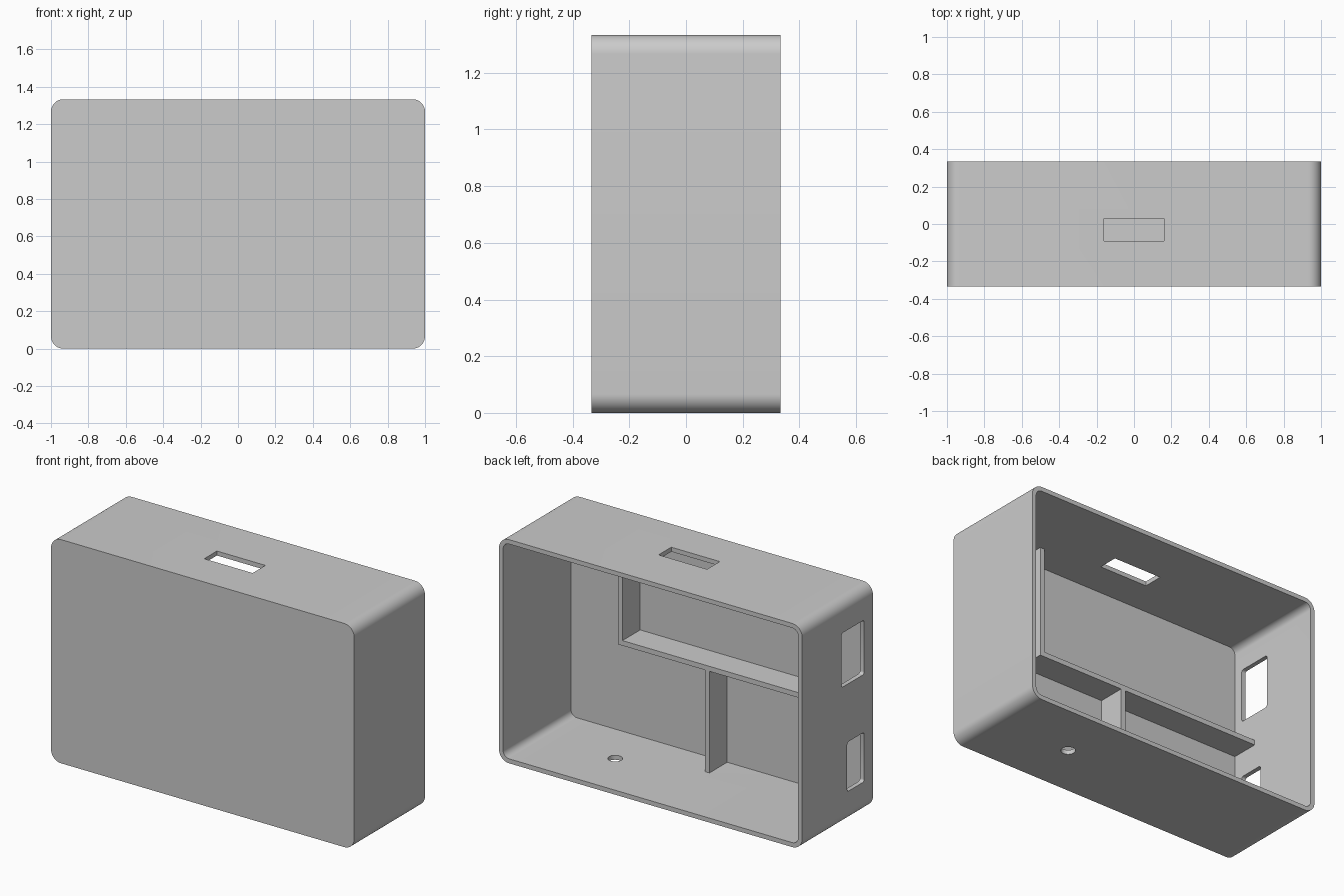
import bpy, bmesh, math
from mathutils import Matrix, Vector

old = bpy.data.objects.get("Cube")
if old:
    bpy.data.objects.remove(old, do_unlink=True)

grey = bpy.data.materials.new("light_grey")
grey.use_nodes = True
grey.diffuse_color = (0.6, 0.6, 0.6, 1)
grey.node_tree.nodes["Principled BSDF"].inputs["Base Color"].default_value = (0.6, 0.6, 0.6, 1)


def finish(name, bm):
    mesh = bpy.data.meshes.new(name)
    bm.to_mesh(mesh)
    bm.free()
    mesh.materials.append(grey)
    obj = bpy.data.objects.new(name, mesh)
    bpy.context.collection.objects.link(obj)
    return obj


def block(name, low, high, axis=0, radius=0, segments=12):
    """Box between two corners, optionally rounding the edges along one axis."""
    low, high = Vector(low), Vector(high)
    bm = bmesh.new()
    bmesh.ops.create_cube(bm, size=1)
    bmesh.ops.scale(bm, vec=high - low, verts=bm.verts)
    bmesh.ops.translate(bm, vec=(low + high) / 2, verts=bm.verts)
    if radius:
        edges = [e for e in bm.edges
                 if abs((e.verts[0].co - e.verts[1].co).normalized()[axis]) > 0.9]
        bmesh.ops.bevel(bm, geom=edges, offset=radius, offset_type='OFFSET',
                        segments=segments, profile=0.5, affect='EDGES')
    return finish(name, bm)


W, D, H = 1.0, 1 / 3, 4 / 3      # half width, half depth, height
T = 0.0267                       # wall thickness
RIB = 0.03                       # rib thickness
FRONT, RIB_BACK = -D + T, -0.14  # inner face of the front wall, free edge of ribs

# Rounded shell
case = block("case_shell", (-W, -D, 0), (W, D, H), 1, 0.0667)

# Cavity open at the back, and the openings through the walls
cutters = [
    block("cavity", (-W + T, FRONT, T), (W - T, D + 0.1, H - T), 1, 0.04),
    block("top_slot", (-0.16, -0.09, H - 0.1), (0.16, 0.03, H + 0.1)),
    block("upper_window", (-W - 0.1, -0.25, 0.826), (-W + 0.1, -0.035, 1.149), 0, 0.015, 4),
    block("lower_window", (-W - 0.1, -0.25, 0.185), (-W + 0.1, -0.09, 0.48), 0, 0.015, 4),
]
bm = bmesh.new()
bmesh.ops.create_cone(bm, cap_ends=True, segments=32, radius1=0.04, radius2=0.04,
                      depth=0.2, matrix=Matrix.Translation((0.467, 0, 0)))
cutters.append(finish("cable_hole", bm))

bpy.context.view_layer.objects.active = case
for cutter in cutters:
    mod = case.modifiers.new(cutter.name, 'BOOLEAN')
    mod.operation = 'DIFFERENCE'
    mod.solver = 'EXACT'
    mod.object = cutter
    bpy.ops.object.modifier_apply(modifier=mod.name)
    bpy.data.objects.remove(cutter, do_unlink=True)

# Internal ribs, sunk slightly into the walls
SINK = 0.01
SHELF = 0.632
block("shelf", (-W + T - SINK, FRONT - SINK, SHELF), (0.547, RIB_BACK, SHELF + RIB))
block("upper_divider", (0.547 - RIB, FRONT - SINK, SHELF + RIB), (0.547, RIB_BACK, H - T + SINK))
block("lower_divider", (-0.057, FRONT - SINK, T - SINK), (-0.057 + RIB, RIB_BACK, SHELF))

# Smooth rounded corners, sharp edges elsewhere
bpy.ops.object.select_all(action='DESELECT')
case.select_set(True)
bpy.context.view_layer.objects.active = case
bpy.ops.object.shade_smooth_by_angle(angle=math.radians(30))
